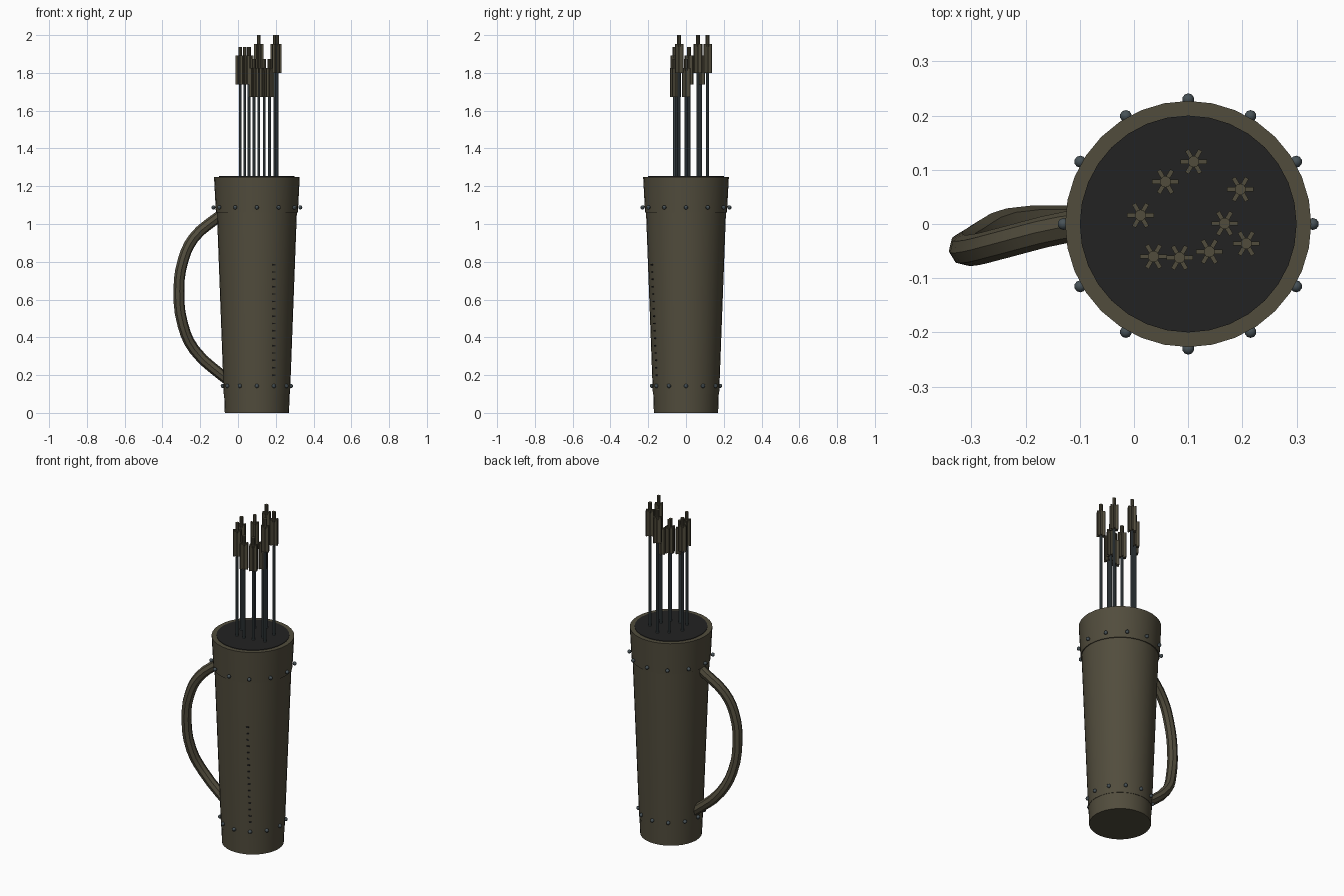
import bpy, bmesh, math
from mathutils import Vector, Matrix

if "Cube" in bpy.data.objects:
    bpy.data.objects.remove(bpy.data.objects["Cube"])

CX = 0.10  # axis of the quiver body


def mat(name, rgb):
    m = bpy.data.materials.new(name)
    m.diffuse_color = (*rgb, 1)
    m.use_nodes = True
    m.node_tree.nodes["Principled BSDF"].inputs["Base Color"].default_value = m.diffuse_color
    return m


LEATHER = mat("olive leather", (0.083, 0.073, 0.046))
STEEL = mat("blue grey metal", (0.065, 0.085, 0.095))
DARK = mat("near black", (0.016, 0.016, 0.016))


def finish(name, bm, material, smooth=True):
    bmesh.ops.recalc_face_normals(bm, faces=bm.faces)
    me = bpy.data.meshes.new(name)
    bm.to_mesh(me)
    bm.free()
    me.materials.append(material)
    ob = bpy.data.objects.new(name, me)
    bpy.context.collection.objects.link(ob)
    if smooth:
        bpy.ops.object.select_all(action='DESELECT')
        ob.select_set(True)
        bpy.context.view_layer.objects.active = ob
        bpy.ops.object.shade_smooth_by_angle(angle=math.radians(35))
    return ob


def cone(bm, x, y, z0, z1, r0, r1, n):
    bmesh.ops.create_cone(bm, cap_ends=True, segments=n, radius1=r0, radius2=r1, depth=z1 - z0,
                          matrix=Matrix.Translation((x, y, (z0 + z1) / 2)))


def box(bm, m, size):
    bmesh.ops.create_cube(bm, size=1, matrix=m @ Matrix.Diagonal((*size, 1)))


# Quiver body: base cup, main tube, top collar, dark mouth
for name, z0, z1, r0, r1, m in [
        ("base_cup", 0, 0.10, 0.170, 0.1735, LEATHER),
        ("main_tube", 0.10, 1.07, 0.1755, 0.212, LEATHER),
        ("top_collar", 1.06, 1.25, 0.217, 0.227, LEATHER),
        ("dark_mouth", 1.24, 1.253, 0.20, 0.20, DARK)]:
    bm = bmesh.new()
    cone(bm, CX, 0, z0, z1, r0, r1, 32)
    finish(name, bm, m)

# Two rings of rivets
for name, z, r in [("collar_rivets", 1.088, 0.230), ("base_rivets", 0.143, 0.181)]:
    bm = bmesh.new()
    for i in range(12):
        a = i * math.pi / 6
        bmesh.ops.create_uvsphere(bm, u_segments=10, v_segments=8, radius=0.011,
                                  matrix=Matrix.Translation((CX + r * math.cos(a), r * math.sin(a), z)))
    finish(name, bm, STEEL)

# Column of small stitches on the front
bm = bmesh.new()
for i in range(16):
    z = 0.20 + i * 0.039
    r = 0.1755 + 0.0365 * (z - 0.10) / 0.97
    a = -math.acos(0.09 / r)
    m = Matrix.Translation((CX + r * math.cos(a), r * math.sin(a), z)) @ Matrix.Rotation(a, 4, 'Z')
    box(bm, m, (0.008, 0.014, 0.007))
finish("stitches", bm, DARK, False)

# Curved side handle: a tube swept along a path
PATH = [(-0.07, 0.0, 1.06), (-0.125, -0.006, 1.022), (-0.235, -0.033, 0.925), (-0.29, -0.047, 0.81),
        (-0.313, -0.046, 0.65), (-0.292, -0.03, 0.466), (-0.232, 0.0, 0.335),
        (-0.08, 0.005, 0.195), (-0.04, 0.005, 0.165)]
cu = bpy.data.curves.new("handle_path", 'CURVE')
cu.dimensions = '3D'
cu.bevel_depth = 0.029
cu.bevel_resolution = 2
cu.use_fill_caps = True
cu.resolution_u = 3
sp = cu.splines.new('BEZIER')
sp.bezier_points.add(len(PATH) - 1)
for p, co in zip(sp.bezier_points, PATH):
    p.co = co
    p.handle_left_type = p.handle_right_type = 'AUTO'
tmp = bpy.data.objects.new("handle_path", cu)
bpy.context.collection.objects.link(tmp)
bpy.context.view_layer.update()
bm = bmesh.new()
bm.from_mesh(tmp.evaluated_get(bpy.context.evaluated_depsgraph_get()).to_mesh())
bpy.data.objects.remove(tmp)
finish("handle", bm, LEATHER)

# Arrows: metal shaft, three crossed vanes and a nock
ARROWS = [(0.110, 0.115, 2.0), (0.196, 0.064, 2.0), (0.207, -0.036, 2.0),
          (0.058, 0.078, 1.938), (0.012, 0.016, 1.938), (0.036, -0.060, 1.938),
          (0.167, 0.001, 1.873), (0.139, -0.051, 1.873), (0.084, -0.062, 1.873)]
shafts, vanes, nocks = bmesh.new(), bmesh.new(), bmesh.new()
for x, y, top in ARROWS:
    cone(shafts, x, y, 1.245, top - 0.04, 0.008, 0.008, 10)
    cone(nocks, x, y, top - 0.06, top, 0.0105, 0.0105, 10)
    for k in range(3):
        m = Matrix.Translation((x, y, top - 0.123)) @ Matrix.Rotation(k * math.pi / 3, 4, 'Z')
        box(vanes, m, (0.049, 0.008, 0.154))
finish("arrow_shafts", shafts, STEEL)
finish("arrow_vanes", vanes, LEATHER, False)
finish("arrow_nocks", nocks, LEATHER)
